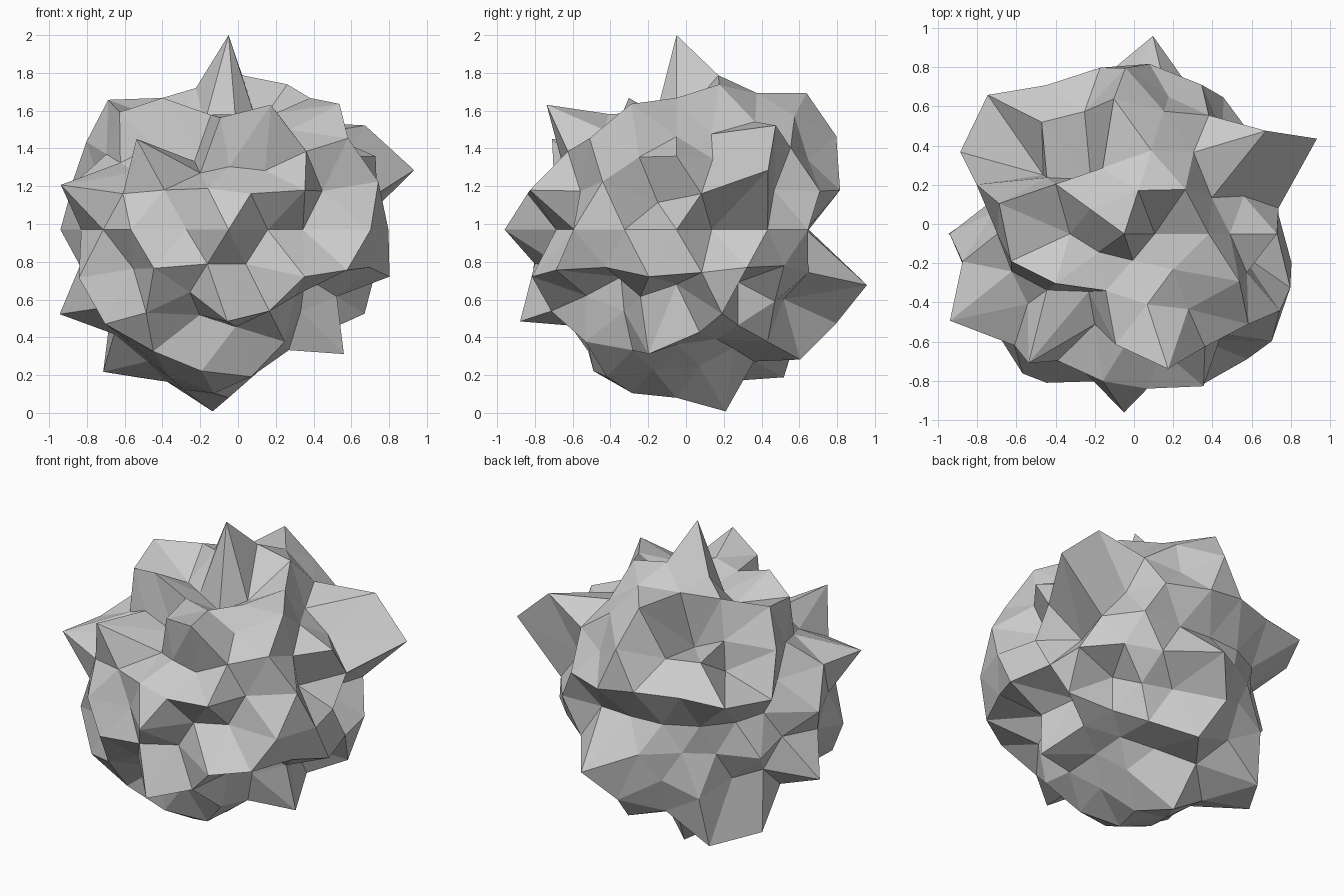
import bpy, bmesh, math
from mathutils import Vector

if "Cube" in bpy.data.objects:
    bpy.data.objects.remove(bpy.data.objects["Cube"])

D = 82                                  # ordinary radius (percent)
CENTRE = Vector((-0.05, -0.05, 0.97))

# radius of the bumps, ring by ring from the top pole down, anticlockwise from +x
top_rings = [
    [103],
    [57, 85, 78, 58, 52],
    [D, 86, 85, 79, D, 62, D, 68, 72, 69],
    [73, 70, 79, 89, 100, 47, 66, 95, 86, 66, 50, D, 98, 73, 92],
    [87, 74, 105, 86, D, 98, 77, D, 57, 92, 76, 70, 68, 95, 57, 66, 70, D, 92, 76],
    [D, 114, 75, 88, 90, 89, 89, 102, 96, 70, 87, 102, D, 76, 79, D, 90, 74, 92, 62],
]
middle_ring = [78, 60, D, 86, 72, 70, 72, 72, 70, 66, 89, D, D, 88, 72, 91, 67, 67, 93, 89]
bottom_rings = [
    [D, 86, D, D, 106, D, 75, 72, D, 73, D, 92, 75, 88, 78, 66, 90, 92, 86, 90],
    [55, 88, 62, 75, 70, 98, D, 90, 75, 75, 100, D, 95, 87, 74, 96, D, 69, 56, 70],
    [75, 75, D, 95, 89, 108, 104, D, D, 89, 67, 71, D, 64, 91],
    [68, 68, 70, D, 90, D, 87, 88, 87, 75],
    [75, 100, 88, 90, 77],
    [89],
]


def azimuth(v):
    return (math.atan2(v.co.y, v.co.x) + 0.01) % math.tau


# faceted ball, each edge halved twice and pushed out to the sphere
bm = bmesh.new()
bmesh.ops.create_icosphere(bm, subdivisions=1, radius=1)
for _ in range(2):
    bmesh.ops.subdivide_edges(bm, edges=bm.edges[:], cuts=1, use_grid_fill=True)
    for v in bm.verts:
        v.co.normalize()

# push every ring in or out
verts = sorted(bm.verts, key=lambda v: -v.co.z)
start = 0
for ring in top_rings + [middle_ring] + bottom_rings:
    group = sorted(verts[start:start + len(ring)], key=azimuth)
    start += len(ring)
    for v, r in zip(group, ring):
        v.co = CENTRE + v.co * r / 100
bmesh.ops.recalc_face_normals(bm, faces=bm.faces)

mesh = bpy.data.meshes.new("jagged_rock")
bm.to_mesh(mesh)
bm.free()
rock = bpy.data.objects.new("jagged_rock", mesh)
bpy.context.collection.objects.link(rock)
